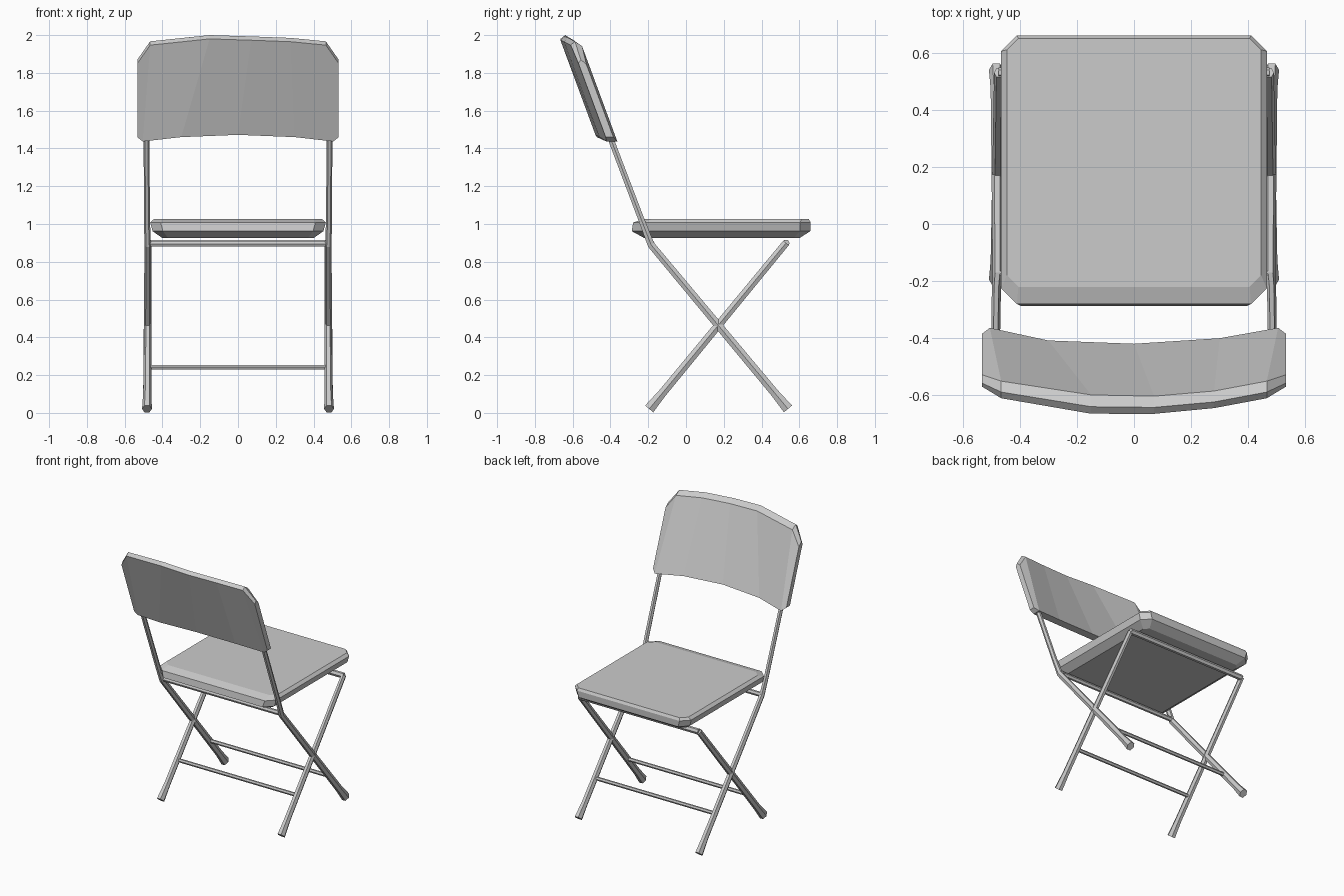
import bpy, bmesh
from mathutils import Vector

cube = bpy.data.objects.get("Cube")
if cube:
    bpy.data.objects.remove(cube, do_unlink=True)

# Single grey finish
grey = bpy.data.materials.new("plain grey")
grey.use_nodes = True
COLOUR = (0.6, 0.6, 0.6, 1)
grey.diffuse_color = COLOUR
grey.node_tree.nodes["Principled BSDF"].inputs["Base Color"].default_value = COLOUR


def loft(name, rings):
    """Join equal-length closed rings of points into a capped flat-shaded solid."""
    bm = bmesh.new()
    loops = [[bm.verts.new(p) for p in ring] for ring in rings]
    n = len(loops[0])
    for a, b in zip(loops, loops[1:]):
        for i in range(n):
            j = (i + 1) % n
            bm.faces.new((a[i], a[j], b[j], b[i]))
    bm.faces.new(loops[0])
    bm.faces.new(loops[-1])
    bmesh.ops.recalc_face_normals(bm, faces=bm.faces)
    mesh = bpy.data.meshes.new(name)
    bm.to_mesh(mesh)
    bm.free()
    mesh.materials.append(grey)
    obj = bpy.data.objects.new(name, mesh)
    bpy.context.collection.objects.link(obj)
    return obj


def tube(name, stations):
    """Six-sided tube in a side plane; stations are (x, y, z, half width, half depth)."""
    pts = [Vector(s[:3]) for s in stations]
    rings = []
    for i, (x, y, z, w, d) in enumerate(stations):
        t = pts[min(i + 1, len(pts) - 1)] - pts[max(i - 1, 0)]
        side = Vector((0, -t.z, t.y)).normalized()
        section = [(w, 0), (w / 2, d), (-w / 2, d), (-w, 0), (-w / 2, -d), (w / 2, -d)]
        rings.append([pts[i] + Vector((a, 0, 0)) + side * b for a, b in section])
    return loft(name, rings)


def crossbar(name, y, z, r, half):
    """Six-sided bar running from side to side."""
    section = [(r, 0), (r / 2, r), (-r / 2, r), (-r, 0), (-r / 2, -r), (r / 2, -r)]
    return loft(name, [[(x, y + a, z + b) for a, b in section] for x in (-half, half)])


# Crossing legs; one pair bends at the seat and carries the backrest
for side, s in (("left", 1), ("right", -1)):
    tube(side + "_back_post_leg", [
        (s * 0.482, 0.54, 0.021, 0.026, 0.028),
        (s * 0.48, 0.47, 0.105, 0.022, 0.022),
        (s * 0.478, -0.185, 0.89, 0.017, 0.019),
        (s * 0.482, -0.235, 1.02, 0.016, 0.016),
        (s * 0.485, -0.455, 1.6, 0.015, 0.015)])
    tube(side + "_seat_leg", [
        (s * 0.482, -0.195, 0.021, 0.026, 0.028),
        (s * 0.48, -0.125, 0.105, 0.022, 0.022),
        (s * 0.474, 0.53, 0.9, 0.016, 0.019)])

# Bars tying the legs together
crossbar("seat_front_bar", 0.53, 0.898, 0.018, 0.475)
crossbar("seat_back_bar", -0.18, 0.895, 0.015, 0.475)
crossbar("seat_leg_stretcher", -0.01, 0.242, 0.012, 0.475)
crossbar("post_leg_stretcher", 0.355, 0.242, 0.012, 0.475)


# Seat cushion with clipped corners and bevelled rims
def clipped_rectangle(x, y0, y1, c, z):
    return [(x, y0 + c, z), (x, y1 - c, z), (x - c, y1, z), (c - x, y1, z),
            (-x, y1 - c, z), (-x, y0 + c, z), (c - x, y0, z), (x - c, y0, z)]


loft("seat", [
    clipped_rectangle(0.40, -0.22, 0.60, 0.03, 0.925),
    clipped_rectangle(0.452, -0.287, 0.658, 0.055, 0.962),
    clipped_rectangle(0.465, -0.28, 0.66, 0.055, 1.008),
    clipped_rectangle(0.445, -0.22, 0.65, 0.04, 1.026)])

# Bowed backrest: top x, bottom x, top z, bottom z, front y, back y at the lower edge
columns = [
    (-0.533, -0.533, 1.87, 1.46, -0.385, -0.425),
    (-0.465, -0.505, 1.967, 1.437, -0.372, -0.43),
    (-0.15, -0.30, 2.0, 1.46, -0.408, -0.472),
    (0.07, 0.0, 1.993, 1.472, -0.415, -0.475),
    (0.28, 0.30, 1.985, 1.46, -0.40, -0.458),
    (0.465, 0.505, 1.967, 1.437, -0.372, -0.43),
    (0.533, 0.533, 1.87, 1.46, -0.385, -0.425)]
rings = []
for xt, xb, top, low, front, back in columns:
    def lean(y, z):
        return y - 0.37 * (z - 1.46)
    rings.append([
        (xb, lean(front, low), low),
        (xt, lean(front, top - 0.025), top - 0.025),
        (xt, lean((front + back) / 2, top), top),
        (xt, lean(back, top - 0.02), top - 0.02),
        (xb, lean(back, low), low)])
loft("backrest", rings)
